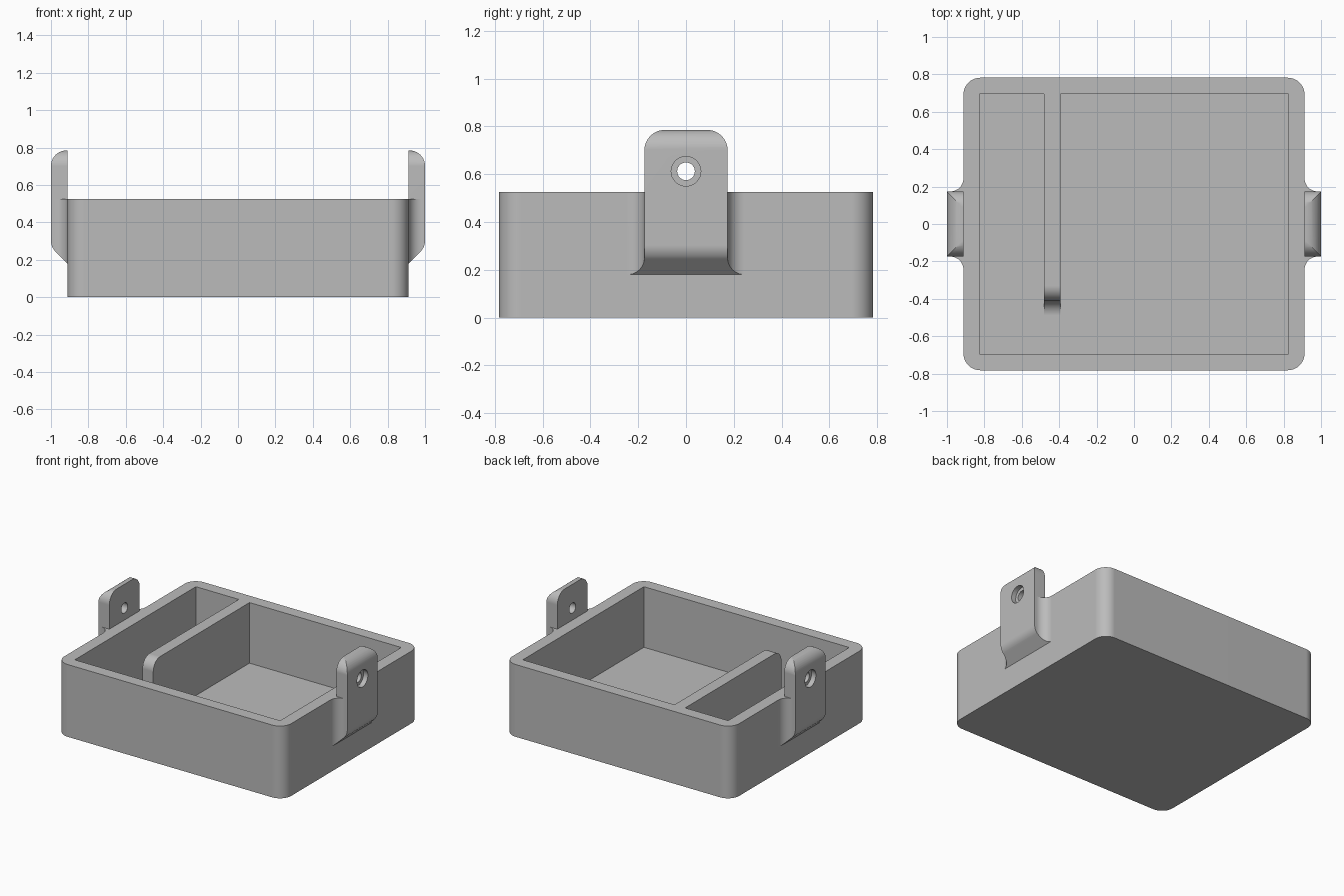
import bpy, bmesh, math
from mathutils import Vector

cube = bpy.data.objects.get("Cube")
if cube:
    bpy.data.objects.remove(cube)

grey = bpy.data.materials.new("plain grey")
grey.use_nodes = True
grey.diffuse_color = (0.5, 0.5, 0.5, 1)
grey.node_tree.nodes["Principled BSDF"].inputs["Base Color"].default_value = (0.5, 0.5, 0.5, 1)

HALF_X, HALF_Y, RIM, WALL, FLOOR = 0.912, 0.782, 0.525, 0.087, 0.085
TAB_Y, TAB_TOP, TAB_FOOT, FILLET = 0.174, 0.785, 0.18, 0.07


def arc(cx, cy, r, start, end, steps=10):
    """Points on a circular arc, angles in degrees."""
    angles = [math.radians(start + (end - start) * i / steps) for i in range(steps + 1)]
    return [(cx + r * math.cos(a), cy + r * math.sin(a)) for a in angles]


def extrude(name, profile, axis, low, high):
    """Solid made by pushing a flat profile along one axis."""
    place = {"x": lambda u, v: (low, u, v),
             "y": lambda u, v: (u, low, v),
             "z": lambda u, v: (u, v, low)}[axis]
    bm = bmesh.new()
    face = bm.faces.new([bm.verts.new(place(u, v)) for u, v in profile])
    top = bmesh.ops.extrude_face_region(bm, geom=[face])["geom"]
    move = Vector([(high - low) * (axis == a) for a in "xyz"])
    bmesh.ops.translate(bm, vec=move, verts=[g for g in top if isinstance(g, bmesh.types.BMVert)])
    bmesh.ops.recalc_face_normals(bm, faces=bm.faces)
    mesh = bpy.data.meshes.new(name)
    bm.to_mesh(mesh)
    bm.free()
    mesh.materials.append(grey)
    obj = bpy.data.objects.new(name, mesh)
    bpy.context.collection.objects.link(obj)
    return obj


def combine(target, tool, operation):
    """Apply a boolean and throw the tool away."""
    mod = target.modifiers.new("boolean", "BOOLEAN")
    mod.operation, mod.solver, mod.object = operation, "EXACT", tool
    bpy.context.view_layer.objects.active = target
    bpy.ops.object.modifier_apply(modifier=mod.name)
    bpy.data.objects.remove(tool)


def rectangle(x, y):
    return [(-x, -y), (x, -y), (x, y), (-x, y)]


# Tray shell with round outer corners and a square pocket
r = 0.09
cx, cy = HALF_X - r, HALF_Y - r
outline = (arc(cx, cy, r, 0, 90) + arc(-cx, cy, r, 90, 180)
           + arc(-cx, -cy, r, 180, 270) + arc(cx, -cy, r, 270, 360))
tray = extrude("tray", outline, "z", 0, RIM)
pocket = extrude("pocket", rectangle(HALF_X - WALL, HALF_Y - WALL), "z", FLOOR, 1)
combine(tray, pocket, "DIFFERENCE")

# Divider wall: rounded top end, filleted into the floor
end, r = -0.41, 0.08
profile = ([(0.74, 0.04), (0.74, RIM)] + arc(end + r, RIM - r, r, 90, 180)
           + arc(end - r, FLOOR + r, r, 0, -90) + [(end - r, 0.04)])
combine(tray, extrude("divider", profile, "x", -0.48, -0.394), "UNION")


def make_tab(side):
    """Screw tab on the +x or -x side."""
    def flip(points):
        return [(side * x, v) for x, v in points]

    # Plate with round upper corners
    r = 0.085
    face = ([(-TAB_Y, 0.1), (TAB_Y, 0.1)] + arc(TAB_Y - r, TAB_TOP - r, r, 0, 90)
            + arc(r - TAB_Y, TAB_TOP - r, r, 90, 180))
    low, high = sorted((side * 0.8, side * 1.1))
    tab = extrude("tab", face, "x", low, high)

    # Concave side fillets running up to the rim
    x = HALF_X + FILLET
    y = TAB_Y + FILLET
    base = ([(0.8, -y)] + arc(x, -y, FILLET, 180, 90)
            + arc(x, y, FILLET, 270, 180) + [(0.8, y)])
    combine(tab, extrude("fillets", flip(base), "z", 0.1, RIM), "UNION")

    # Side profile: sloped foot, rounded outer edges, root inside the wall
    r = 1 - HALF_X - 0.005
    knee = TAB_FOOT + 1 - HALF_X + 0.035
    b = 0.085
    side_view = ([(0.86, TAB_FOOT), (HALF_X, TAB_FOOT)]
                 + arc(1 - b, knee, b, -45, 0, 6)
                 + arc(1 - r, TAB_TOP - r, r, 0, 90)
                 + [(HALF_X, TAB_TOP), (HALF_X, 0.5), (0.86, 0.5)])
    combine(tab, extrude("side_shape", flip(side_view), "y", -0.4, 0.4), "INTERSECT")

    # Screw hole and its wider outer recess
    for radius, start in ((0.037, 0.8), (0.062, 0.965)):
        circle = arc(0, 0.612, radius, 0, 360, 32)[:-1]
        low, high = sorted((side * start, side * 1.1))
        combine(tab, extrude("hole", circle, "x", low, high), "DIFFERENCE")
    return tab


for side in (-1, 1):
    combine(tray, make_tab(side), "UNION")

# Smooth rounded areas, keep the crisp edges
bpy.ops.object.select_all(action="DESELECT")
tray.select_set(True)
bpy.context.view_layer.objects.active = tray
bpy.ops.object.shade_smooth_by_angle(angle=math.radians(30))
weighted = tray.modifiers.new("weighted normals", "WEIGHTED_NORMAL")
weighted.keep_sharp = True
